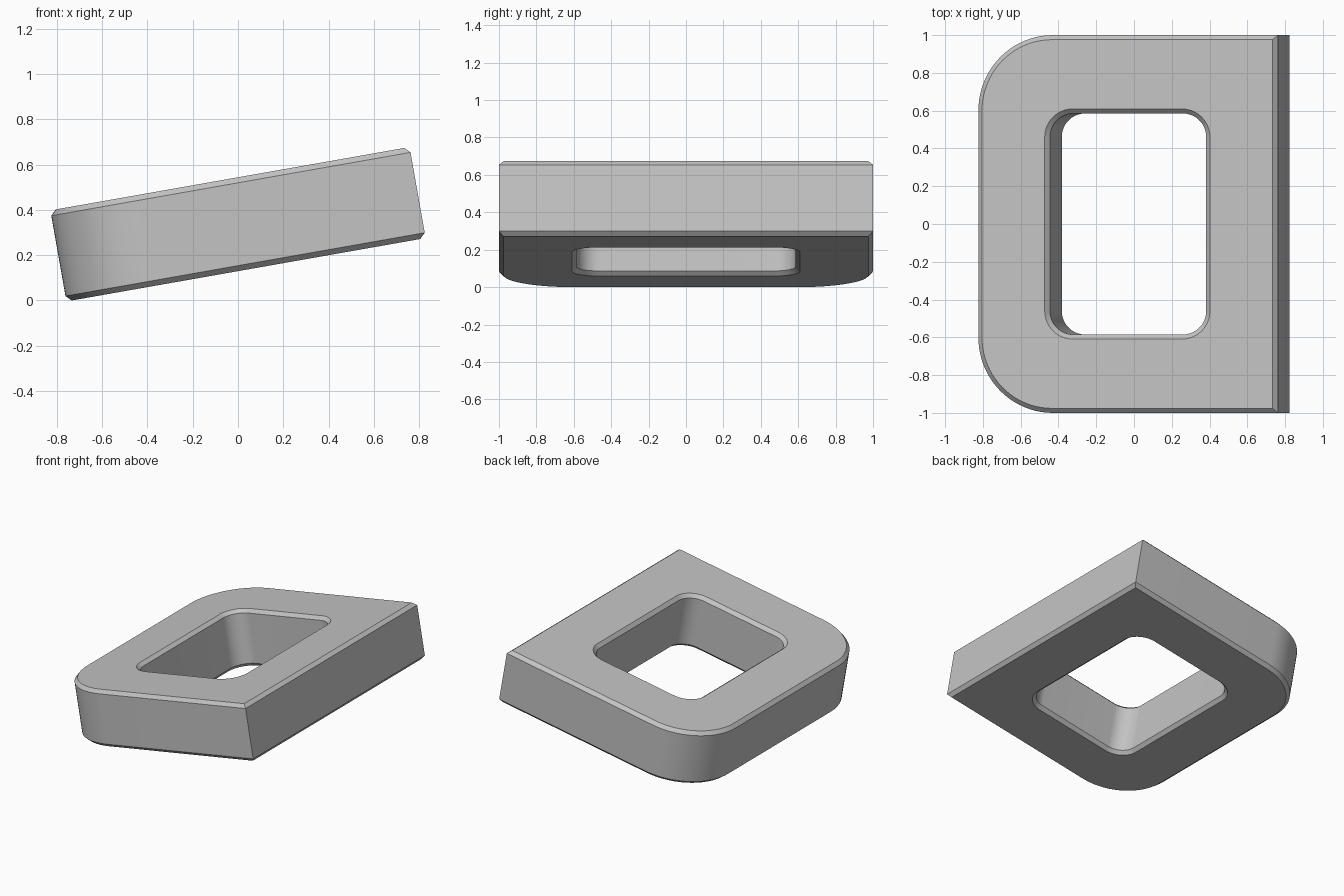
import bpy
import bmesh
import math
from mathutils import Matrix, Vector

cube = bpy.data.objects.get("Cube")
if cube:
    bpy.data.objects.remove(cube, do_unlink=True)

THICK = 0.408
CHAMFER = 0.024
TILT = math.radians(10)
SEGMENTS = 20

grey = bpy.data.materials.new("plain grey")
grey.use_nodes = True
colour = (0.55, 0.55, 0.55, 1)
grey.diffuse_color = colour
grey.node_tree.nodes["Principled BSDF"].inputs["Base Color"].default_value = colour


def outline(half_x, half_y, left_radius, right_radius, grow):
    """Counter-clockwise rounded rectangle, offset outward by grow."""
    points = []
    corners = [(1, 1, right_radius), (-1, 1, left_radius),
               (-1, -1, left_radius), (1, -1, right_radius)]
    for i, (sx, sy, radius) in enumerate(corners):
        r = radius + grow if radius else 0
        cx = sx * (half_x + grow - r)
        cy = sy * (half_y + grow - r)
        for k in range(SEGMENTS + 1):
            a = (i + k / SEGMENTS) * math.pi / 2
            points.append((cx + r * math.cos(a), cy + r * math.sin(a)))
    return points


def outer(grow):
    return outline(0.805, 1.0, 0.4, 0, grow)


def hole(grow):
    return outline(0.42, 0.585, 0.125, 0.125, grow)


# Rings run up the outside wall and back down the window, chamfered at each rim
top, wall = THICK / 2, THICK / 2 - CHAMFER
rings = [(outer(-CHAMFER), -top), (outer(0), -wall),
         (outer(0), wall), (outer(-CHAMFER), top),
         (hole(CHAMFER), top), (hole(0), wall),
         (hole(0), -wall), (hole(CHAMFER), -top)]

bm = bmesh.new()
loops = [[bm.verts.new((x, y, z)) for x, y in pts] for pts, z in rings]
for i, low in enumerate(loops):
    high = loops[(i + 1) % len(loops)]
    for k in range(len(low)):
        n = (k + 1) % len(low)
        bm.faces.new((low[k], low[n], high[n], high[k]))

# Square corners collapse to single points
bmesh.ops.remove_doubles(bm, verts=bm.verts, dist=1e-5)
bmesh.ops.recalc_face_normals(bm, faces=bm.faces)

# Tilt the plate so that its square end is raised, then rest it on the ground
bm.transform(Matrix.Rotation(-TILT, 4, "Y"))
lowest = min(v.co.z for v in bm.verts)
bmesh.ops.translate(bm, verts=bm.verts, vec=Vector((0, 0, -lowest)))

mesh = bpy.data.meshes.new("tilted_window_plate")
bm.to_mesh(mesh)
bm.free()
mesh.materials.append(grey)
plate = bpy.data.objects.new("tilted_window_plate", mesh)
bpy.context.collection.objects.link(plate)

bpy.ops.object.select_all(action="DESELECT")
plate.select_set(True)
bpy.context.view_layer.objects.active = plate
bpy.ops.object.shade_smooth_by_angle(angle=math.radians(30))
